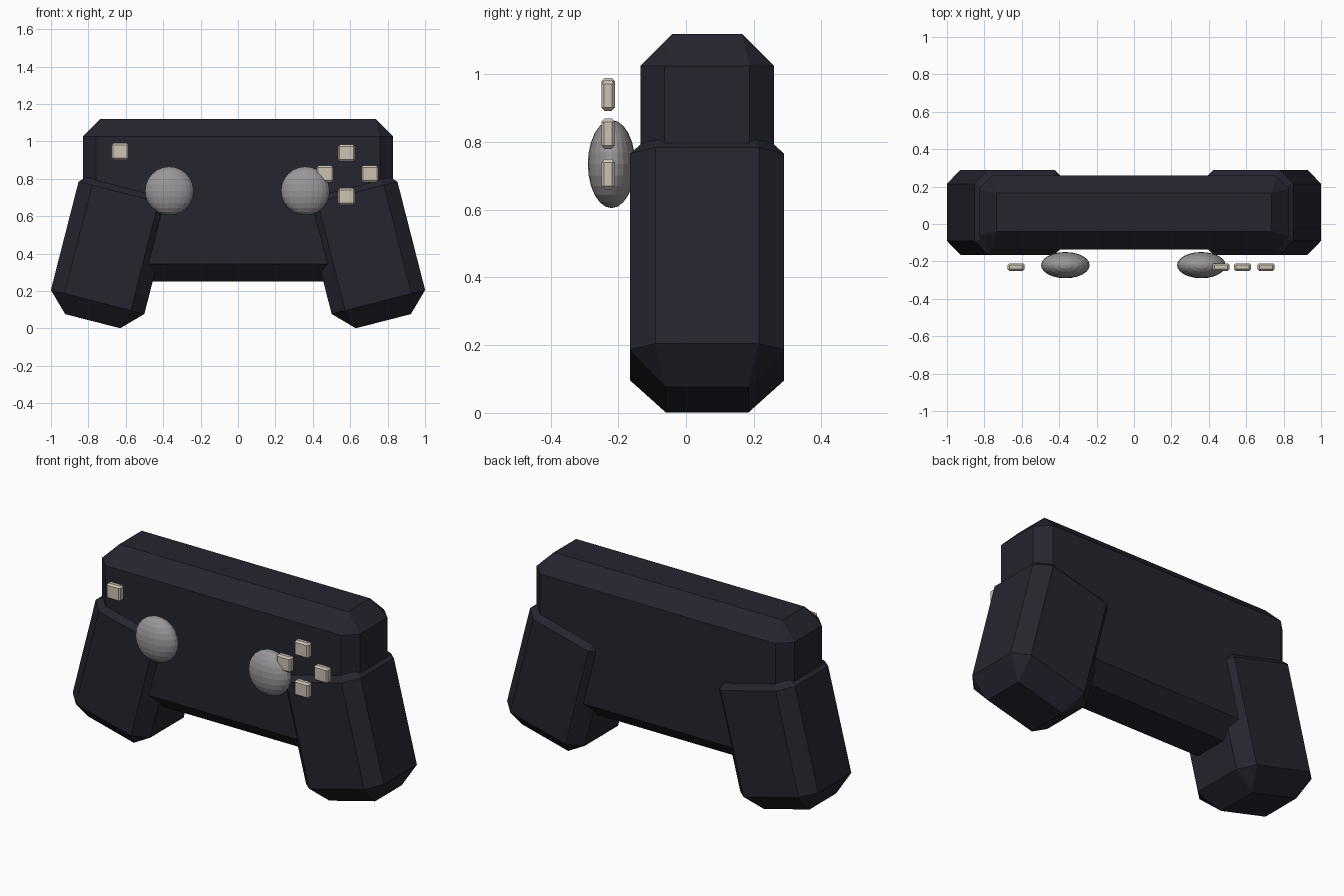
import bpy, bmesh, math
from mathutils import Matrix, Vector

if "Cube" in bpy.data.objects:
    bpy.data.objects.remove(bpy.data.objects["Cube"])


def material(name, rgb):
    m = bpy.data.materials.new(name)
    m.diffuse_color = (*rgb, 1)
    m.use_nodes = True
    m.node_tree.nodes["Principled BSDF"].inputs["Base Color"].default_value = m.diffuse_color
    return m


SHELL = material("dark shell", (0.018, 0.018, 0.029))
STICK = material("stick grey", (0.32, 0.305, 0.325))
CREAM = material("button cream", (0.60, 0.54, 0.45))


def add_object(name, bm, mat):
    bmesh.ops.recalc_face_normals(bm, faces=bm.faces)
    mesh = bpy.data.meshes.new(name)
    bm.to_mesh(mesh)
    bm.free()
    mesh.materials.append(mat)
    obj = bpy.data.objects.new(name, mesh)
    bpy.context.collection.objects.link(obj)
    return obj


def chamfered_box(name, centre, half, end, side, mat, angle=0):
    """Box with chamfered edges: 'end' at top and bottom, 'side' on upright edges."""
    hx, hy, hz = half
    bm = bmesh.new()
    for sx in (-1, 1):
        for sy in (-1, 1):
            for sz in (-1, 1):
                for x, y, z in ((hx - side, hy, hz - end),
                                (hx, hy - side, hz - end),
                                (hx - end, hy - end, hz)):
                    bm.verts.new((sx * x, sy * y, sz * z))
    bmesh.ops.convex_hull(bm, input=bm.verts)
    bmesh.ops.dissolve_limit(bm, angle_limit=math.radians(1),
                             verts=bm.verts, edges=bm.edges)
    turn = Matrix.Translation(Vector(centre)) @ Matrix.Rotation(angle, 4, 'Y')
    bmesh.ops.transform(bm, matrix=turn, verts=bm.verts)
    return add_object(name, bm, mat)


# Main body
chamfered_box("body", (0, 0.0625, 0.685), (0.83, 0.1975, 0.435), 0.095, 0.072, SHELL)

# Splayed grips, leaning outwards towards the bottom
tilt = 0.25
across, down = 0.762, -0.25
gx = across * math.cos(tilt) + down * math.sin(tilt)
gz = across * math.sin(tilt) - down * math.cos(tilt)
for label, s in (("left", -1), ("right", 1)):
    chamfered_box(label + "_grip", (s * gx, 0.0625, gz), (0.258, 0.2275, 0.405),
                  0.106, 0.075, SHELL, -s * tilt)

# Thumb sticks: flattened spheres
for label, x in (("left", -0.367), ("right", 0.36)):
    bm = bmesh.new()
    bmesh.ops.create_uvsphere(bm, u_segments=24, v_segments=12, radius=1)
    bmesh.ops.scale(bm, vec=(0.13, 0.07, 0.13), verts=bm.verts)
    bmesh.ops.translate(bm, vec=(x, -0.22, 0.735), verts=bm.verts)
    add_object(label + "_stick", bm, STICK)

# Small square buttons
buttons = {"left_button": (-0.63, 0.945), "upper_button": (0.58, 0.937),
           "outer_button": (0.705, 0.825), "inner_button": (0.465, 0.825),
           "lower_button": (0.58, 0.705)}
for name, (x, z) in buttons.items():
    chamfered_box(name, (x, -0.23, z), (0.045, 0.02, 0.045), 0.01, 0.008, CREAM)
